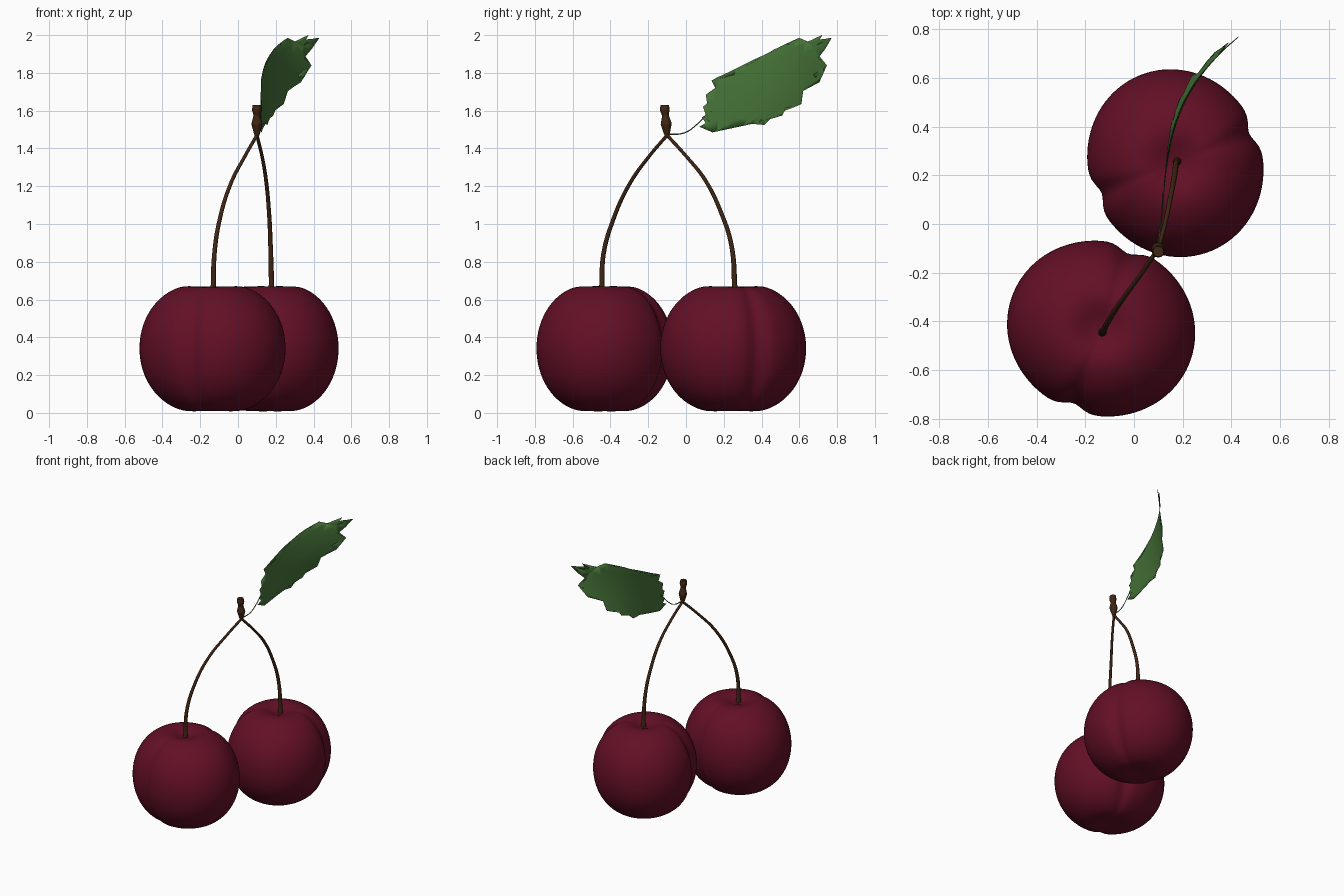
import bpy, bmesh, math
from mathutils import Vector

if "Cube" in bpy.data.objects:
    bpy.data.objects.remove(bpy.data.objects["Cube"])


def material(name, rgb):
    m = bpy.data.materials.new(name)
    m.diffuse_color = (*rgb, 1)
    m.use_nodes = True
    m.node_tree.nodes["Principled BSDF"].inputs["Base Color"].default_value = m.diffuse_color
    return m


CHERRY = material("dark_cherry_red", (0.125, 0.005, 0.019))
BROWN = material("stem_brown", (0.05, 0.019, 0.007))
GREEN = material("leaf_green", (0.062, 0.175, 0.04))


def finish(ob, mat, angle=60):
    ob.data.materials.clear()
    ob.data.materials.append(mat)
    bpy.ops.object.select_all(action='DESELECT')
    ob.select_set(True)
    bpy.context.view_layer.objects.active = ob
    bpy.ops.object.shade_smooth_by_angle(angle=math.radians(angle))


def mesh_object(name, bm):
    me = bpy.data.meshes.new(name)
    bm.to_mesh(me)
    bm.free()
    ob = bpy.data.objects.new(name, me)
    bpy.context.collection.objects.link(ob)
    return ob


def tube(name, pts, mat):
    """Tapered tube through (x, y, z, radius) points."""
    cu = bpy.data.curves.new(name, 'CURVE')
    cu.dimensions = '3D'
    cu.bevel_depth = 1.0
    cu.bevel_resolution = 4
    cu.resolution_u = 8
    cu.use_fill_caps = True
    sp = cu.splines.new('BEZIER')
    sp.bezier_points.add(len(pts) - 1)
    for bp, (x, y, z, r) in zip(sp.bezier_points, pts):
        bp.co = (x, y, z)
        bp.radius = r
        bp.handle_left_type = bp.handle_right_type = 'AUTO'
    ob = bpy.data.objects.new(name, cu)
    bpy.context.collection.objects.link(ob)
    bpy.ops.object.select_all(action='DESELECT')
    ob.select_set(True)
    bpy.context.view_layer.objects.active = ob
    bpy.ops.object.convert(target='MESH')
    finish(bpy.context.view_layer.objects.active, mat)


def cherry(name, cx, cy, groove_deg):
    """Plump fruit, dimpled at both poles, with a suture groove on two sides."""
    bm = bmesh.new()
    bmesh.ops.create_uvsphere(bm, u_segments=96, v_segments=48, radius=1)
    g = math.radians(groove_deg)
    for v in bm.verts:
        s = math.hypot(v.co.x, v.co.y)
        u = math.atan2(v.co.y, v.co.x)
        rel = math.asin(max(-1, min(1, math.sin(u - g))))   # angle from groove line
        flat = 0.39 - 0.033 * math.cos(rel) ** 2
        groove = 0.03 * math.exp(-(rel / 0.16) ** 2)
        r = (flat - groove) * s ** 0.8
        dimple = math.exp(-(r / 0.1) ** 2)
        z = 0.342 + 0.35 * v.co.z - dimple * (0.055 if v.co.z > 0 else -0.03)
        v.co = (cx + r * math.cos(u), cy + r * math.sin(u), z)
    finish(mesh_object(name, bm), CHERRY, 80)


# Fruit
cherry("front_cherry", -0.135, -0.43, 70)
cherry("back_cherry", 0.17, 0.25, 22)

# Stems meeting under the knob
tube("front_stem", [(-.13, -.445, .61, .02), (-.13, -.445, .68, .014),
                    (-.125, -.437, .84, .012), (-.10, -.39, 1.01, .011),
                    (-.04, -.30, 1.21, .010), (.04, -.19, 1.365, .009),
                    (.10, -.10, 1.47, .009)], BROWN)
tube("back_stem", [(.177, .257, .61, .02), (.177, .257, .68, .014),
                   (.172, .24, .89, .012), (.165, .19, 1.05, .011),
                   (.148, .10, 1.235, .010), (.127, 0, 1.36, .009),
                   (.10, -.10, 1.47, .009)], BROWN)

# Lumpy twig knob
tube("twig_knob", [(.10, -.10, 1.46, .010), (.10, -.102, 1.49, .019),
                   (.10, -.105, 1.53, .029), (.10, -.109, 1.575, .018),
                   (.10, -.112, 1.605, .026), (.10, -.113, 1.63, .022)], BROWN)

# Thin leaf stalk
tube("leaf_stalk", [(.10, -.10, 1.475, .004), (.108, -.01, 1.482, .003),
                    (.115, .055, 1.525, .003), (.12, .13, 1.605, .003)], GREEN)

# Leaf: toothed outline in the y-z plane, cut into strips, then curled in x
OUTLINE = [(.07, 1.515), (.14, 1.485), (.35, 1.53), (.415, 1.525), (.45, 1.56),
           (.51, 1.575), (.53, 1.615), (.61, 1.635), (.62, 1.705), (.705, 1.75),
           (.675, 1.79), (.745, 1.84), (.70, 1.88), (.735, 1.925), (.77, 1.985),
           (.69, 1.945), (.72, 2.0), (.645, 1.965), (.60, 1.985), (.565, 1.96),
           (.47, 1.925), (.375, 1.87), (.285, 1.82), (.255, 1.79), (.135, 1.76),
           (.155, 1.72), (.105, 1.685), (.145, 1.67), (.09, 1.62), (.135, 1.595),
           (.085, 1.565), (.125, 1.545)]
bm = bmesh.new()
bm.faces.new([bm.verts.new((0, y, z)) for y, z in OUTLINE])
bmesh.ops.triangulate(bm, faces=bm.faces[:])
base = Vector((0, .10, 1.57))
along = (Vector((0, .77, 1.99)) - base).normalized()
across = Vector((0, -along.z, along.y))


def cut(co, no):
    bmesh.ops.bisect_plane(bm, geom=bm.verts[:] + bm.edges[:] + bm.faces[:],
                           plane_co=co, plane_no=no)


for i in range(1, 14):
    cut(Vector((0, .07 + .05 * i, 0)), Vector((0, 1, 0)))
for i in range(-4, 5):
    cut(base + across * .05 * i, across)
for v in bm.verts:
    t = (v.co.y - .1) / .67
    d = (v.co - base).dot(across)
    v.co.x = .12 + .06 * t + .25 * t ** 3 - d * d * max(t, 0)
bmesh.ops.recalc_face_normals(bm, faces=bm.faces[:])
leaf = mesh_object("leaf", bm)
finish(leaf, GREEN, 40)
thick = leaf.modifiers.new("thickness", 'SOLIDIFY')
thick.thickness = 0.003
thick.offset = 0
